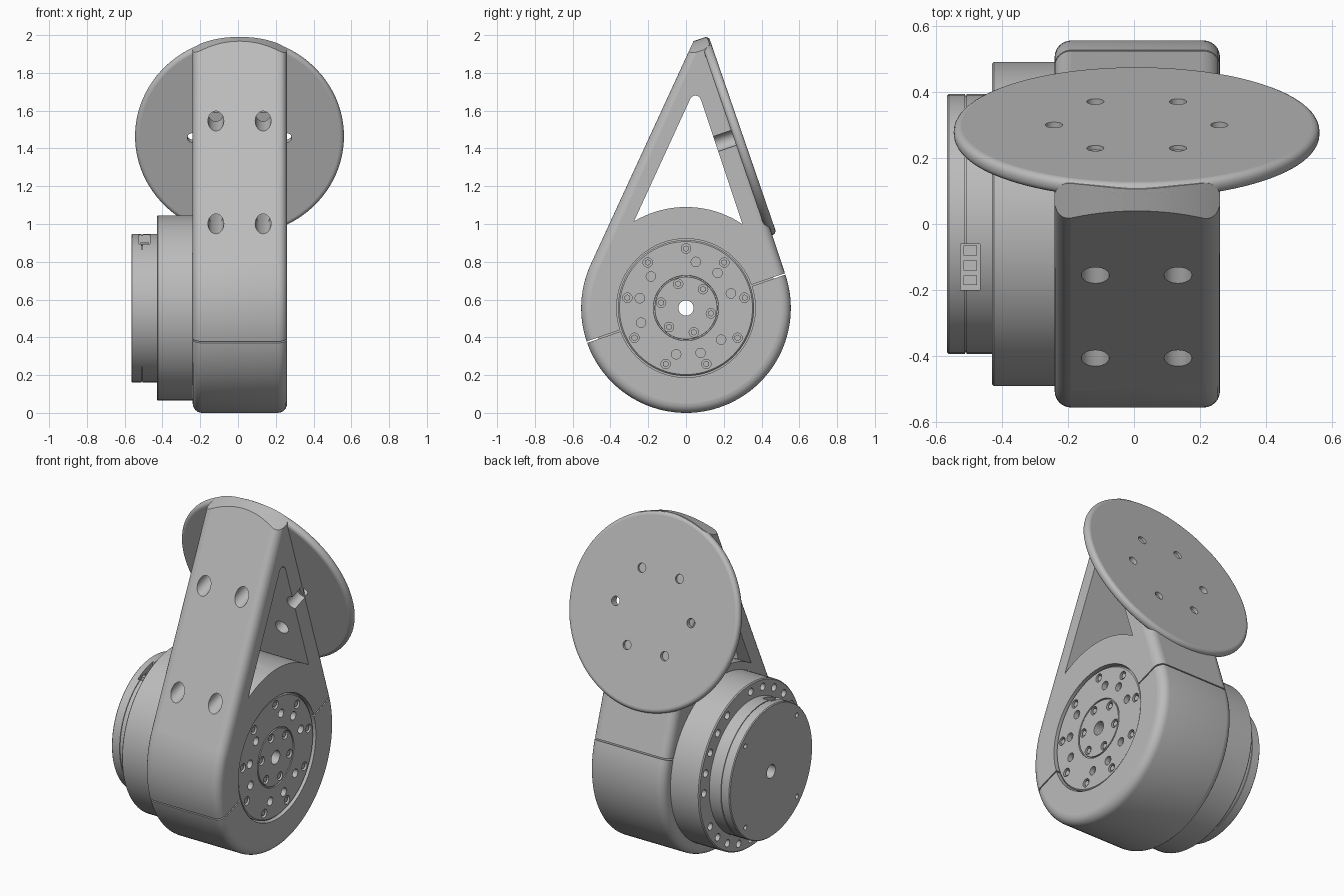
import bpy, bmesh
from math import sin, cos, pi, radians, atan2, acos, hypot
from mathutils import Vector, Matrix

if "Cube" in bpy.data.objects:
    bpy.data.objects.remove(bpy.data.objects["Cube"])

grey = bpy.data.materials.new("machined_grey")
grey.use_nodes = True
COLOUR = (0.5, 0.5, 0.5, 1)
grey.diffuse_color = COLOUR
grey.node_tree.nodes["Principled BSDF"].inputs["Base Color"].default_value = COLOUR

HUB = Vector((0, 0, 0.555))             # main axis runs along x through here
XDIR = Vector((1, 0, 0))
TILT = radians(19)
N = Vector((0, cos(TILT), sin(TILT)))   # plate normal
T = Vector((0, -sin(TILT), cos(TILT)))  # up along the plate
PLATE = HUB + 0.77 * T + Vector((0.008, 0, 0))
PLATE_R, PLATE_TOP = 0.553, 0.582


def polar(x, r, a):
    return HUB + Vector((x, r * cos(a), r * sin(a)))


def add_cyl(bm, a, b, r, seg=24):
    """Cylinder between two points."""
    d = b - a
    m = Matrix.Translation((a + b) / 2) @ d.to_track_quat('Z', 'Y').to_matrix().to_4x4()
    bmesh.ops.create_cone(bm, cap_ends=True, segments=seg, radius1=r, radius2=r,
                          depth=d.length, matrix=m)


def add_prism(bm, pts, vec):
    """Closed outline pushed along a vector."""
    f = bm.faces.new([bm.verts.new(p) for p in pts])
    ext = bmesh.ops.extrude_face_region(bm, geom=[f], use_keep_orig=True)
    bmesh.ops.translate(bm, vec=vec, verts=[g for g in ext["geom"] if isinstance(g, bmesh.types.BMVert)])


def add_box(bm, centre, size, rot=None):
    m = Matrix.Translation(centre) @ (rot or Matrix()) @ Matrix.Diagonal((*size, 1))
    bmesh.ops.create_cube(bm, size=1, matrix=m)


def add_loft(bm, rings, closed=False):
    loops = [[bm.verts.new(p) for p in ring] for ring in rings]
    n = len(loops[0])
    pairs = list(zip(loops, loops[1:])) + ([(loops[-1], loops[0])] if closed else [])
    for a, b in pairs:
        for i in range(n):
            j = (i + 1) % n
            bm.faces.new((a[i], a[j], b[j], b[i]))
    if not closed:
        bm.faces.new(loops[0])
        bm.faces.new(loops[-1])


def add_lathe(bm, profile, seg=96):
    """Closed (x, radius) profile turned around the main axis."""
    add_loft(bm, [[polar(x, r, 2 * pi * i / seg) for i in range(seg)] for x, r in profile], True)


def to_object(bm, name):
    bmesh.ops.recalc_face_normals(bm, faces=bm.faces)
    me = bpy.data.meshes.new(name)
    bm.to_mesh(me)
    bm.free()
    ob = bpy.data.objects.new(name, me)
    bpy.context.scene.collection.objects.link(ob)
    return ob


def finish(bm, name, cutters=(), bevel=0):
    """Bevel, cut, bake and shade one part."""
    ob = to_object(bm, name)
    ob.data.materials.append(grey)
    if bevel:
        m = ob.modifiers.new("bevel", 'BEVEL')
        m.width, m.segments, m.limit_method = bevel, 5, 'ANGLE'
    tools = []
    for c in cutters:
        tool = to_object(c, name + "_cutter")
        tool.hide_render = True
        m = ob.modifiers.new("cut", 'BOOLEAN')
        m.operation, m.solver, m.object = 'DIFFERENCE', 'EXACT', tool
        tools.append(tool)
    bpy.context.view_layer.update()
    baked = bpy.data.meshes.new_from_object(ob.evaluated_get(bpy.context.evaluated_depsgraph_get()))
    ob.modifiers.clear()
    ob.data = baked
    for tool in tools:
        bpy.data.objects.remove(tool)
    bpy.ops.object.select_all(action='DESELECT')
    ob.select_set(True)
    bpy.context.view_layer.objects.active = ob
    bpy.ops.object.shade_smooth_by_angle(angle=radians(30))
    for p in ob.data.polygons:          # large flats stay crisp
        if p.area > 0.03:
            p.use_smooth = False
    return ob


# Teardrop bracket: two circles joined by tangents, with rounded side edges
TIP, BIG_R, TIP_R, ROUND = Vector((0, 0.08, 1.405)), 0.555, 0.04, 0.05
axis = atan2(TIP.z, TIP.y)
spread = acos((BIG_R - TIP_R) / hypot(TIP.y, TIP.z))


def teardrop(x, inset):
    pts = []
    for i in range(13):
        a = axis - spread + 2 * spread * i / 12
        pts.append(polar(x, max(TIP_R - inset, 0.002), a) + TIP)
    for i in range(73):
        a = axis + spread + (2 * pi - 2 * spread) * i / 72
        pts.append(polar(x, BIG_R - inset, a))
    return pts


half = [(ROUND * (1 - cos(i * pi / 12)), ROUND * (1 - sin(i * pi / 12))) for i in range(7)]
body = bmesh.new()
add_loft(body, [teardrop(-0.24 + d, s) for d, s in half]
         + [teardrop(0.26 - d, s) for d, s in reversed(half)])

# Window between the legs, following the hub and rounded at the top
window = bmesh.new()
outline = [polar(-0.5, 0.535, radians(121 - 65 * i / 20)) for i in range(21)]
outline += [polar(-0.5, 0.03, radians(18 + 137 * i / 8)) + Vector((0, 0.05, 1.095)) for i in range(9)]
add_prism(window, outline, XDIR)

# Bore for the drum, and the clamp split line
bore = bmesh.new()
add_cyl(bore, HUB - 0.5 * XDIR, HUB + 0.5 * XDIR, 0.367, 96)
split = bmesh.new()
add_box(split, HUB, (1, 2, 0.008), Matrix.Rotation(TILT, 4, 'X'))

# Trim the tip to the plate outline
trim = bmesh.new()
arc = [(PLATE_R * cos(radians(30 + 3 * i)), PLATE_R * sin(radians(30 + 3 * i))) for i in range(41)]
add_prism(trim, [PLATE + u * XDIR + v * T for u, v in arc + [(-0.6, 0.8), (0.6, 0.8)]], N)

# Screw access holes, and matching small holes in the plate
access, plate_holes = bmesh.new(), bmesh.new()
for k in range(6):
    a = k * pi / 3
    p = PLATE + 0.25 * (cos(a) * XDIR + sin(a) * T)
    start = 0.36 if k % 3 == 0 else -0.4
    add_cyl(access, p + start * N, p + 0.536 * N, 0.042)
    add_cyl(plate_holes, p + 0.4 * N, p + 0.7 * N, 0.026)
finish(body, "teardrop_bracket", (window, bore, split, trim, access))

# Round mounting plate
plate = bmesh.new()
add_cyl(plate, PLATE + (PLATE_TOP - 0.05) * N, PLATE + PLATE_TOP * N, PLATE_R, 96)
finish(plate, "mounting_plate", (plate_holes,), 0.022)

# Output drum with its bolt circles
FACE = 0.25
drum = bmesh.new()
add_lathe(drum, [(-0.25, 0.04), (FACE, 0.04), (FACE, 0.165), (FACE - 0.008, 0.166), (FACE - 0.008, 0.172),
                 (FACE, 0.173), (FACE, 0.352), (FACE - 0.008, 0.36), (-0.25, 0.36)])
bolted = [(0.315, 90 + 40 * k) for k in range(9)] + [(0.135, 48 + 60 * k) for k in range(6)]
plain = [(0.25, 78 - 30 * k) for k in range(12) if k % 4 != 3]
drum_holes, bolts = bmesh.new(), bmesh.new()
for r, deg in bolted + plain:
    a = radians(deg)
    add_cyl(drum_holes, polar(FACE - 0.03, r, a), polar(FACE + 0.05, r, a), 0.025, 20)
for r, deg in bolted:
    a = radians(deg)
    add_cyl(bolts, polar(FACE - 0.04, r, a), polar(FACE - 0.006, r, a), 0.017, 6)
finish(drum, "output_drum", (drum_holes,))
finish(bolts, "drum_bolts")

# Gear housing with a ring of holes on its outer face
housing = bmesh.new()
add_lathe(housing, [(-0.235, 0.04), (-0.235, 0.49), (-0.424, 0.49), (-0.43, 0.484), (-0.43, 0.04)])
ring_holes = bmesh.new()
for k in range(24):
    if k % 6 != 5:
        a = radians(15 * k)
        add_cyl(ring_holes, polar(-0.5, 0.442, a), polar(-0.39, 0.442, a), 0.022, 16)
finish(housing, "gear_housing", (ring_holes,))

# Motor cap with seam, screw holes and connector pocket
cap = bmesh.new()
add_lathe(cap, [(-0.42, 0.04), (-0.42, 0.393), (-0.506, 0.393), (-0.506, 0.388), (-0.511, 0.388),
                (-0.511, 0.393), (-0.56, 0.393), (-0.565, 0.388), (-0.565, 0.04)])
cap_holes = bmesh.new()
for k in range(4):
    a = radians(45 + 90 * k)
    add_cyl(cap_holes, polar(-0.6, 0.345, a), polar(-0.545, 0.345, a), 0.014, 16)
add_box(cap_holes, (-0.495, -0.13, 0.95), (0.06, 0.14, 0.14))
finish(cap, "motor_cap", (cap_holes,))

connector = bmesh.new()
for y in (-0.17, -0.125, -0.08):
    add_box(connector, (-0.495, y, 0.885), (0.04, 0.03, 0.04))
finish(connector, "connector_pins")
